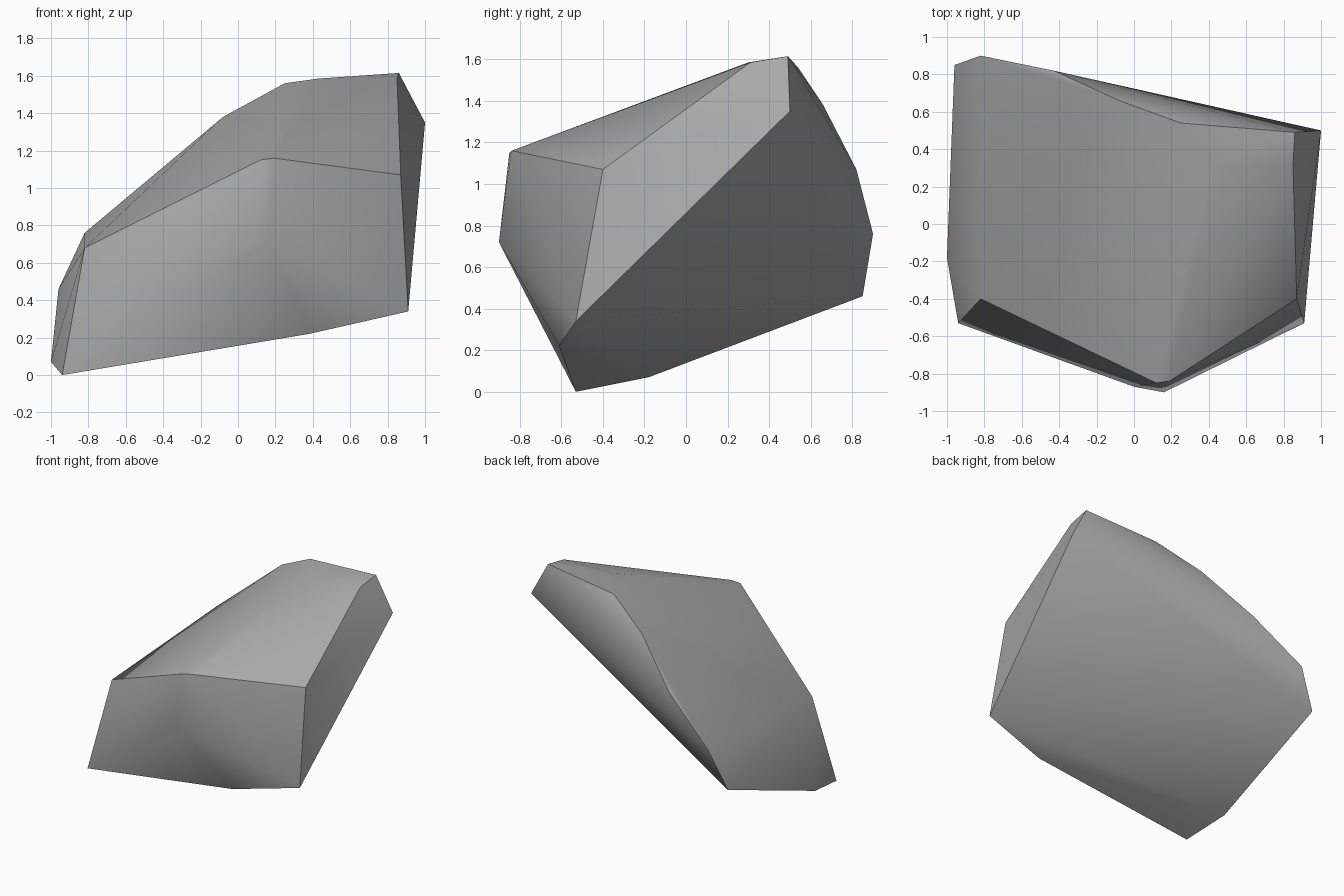
import bpy
import bmesh
import math

old = bpy.data.objects.get("Cube")
if old:
    bpy.data.objects.remove(old, do_unlink=True)

# Corner points of the faceted boulder, grouped by region
base = [(-0.94, -0.53, 0), (-1.0, -0.18, 0.07), (-0.96, 0.85, 0.46),
        (0.91, -0.53, 0.34), (0.38, -0.61, 0.22)]
front = [(0.16, -0.9, 0.72), (0, -0.87, 0.68), (0.12, -0.85, 1.15),
         (0.19, -0.84, 1.16), (-0.82, -0.4, 0.68), (0.87, -0.4, 1.07)]
back_ridge = [(-0.82, 0.9, 0.76), (-0.43, 0.82, 1.07), (-0.08, 0.66, 1.38),
              (0.25, 0.54, 1.56)]
peak = [(0.43, 0.3, 1.585), (0.85, 0.31, 1.585), (0.86, 0.49, 1.615), (1, 0.5, 1.35)]

# Stone surface: the tight skin around the corners
bm = bmesh.new()
for co in base + front + back_ridge + peak:
    bm.verts.new(co)
bmesh.ops.convex_hull(bm, input=bm.verts[:])
bmesh.ops.recalc_face_normals(bm, faces=bm.faces[:])
mesh = bpy.data.meshes.new("boulder")
bm.to_mesh(mesh)
bm.free()
boulder = bpy.data.objects.new("boulder", mesh)
bpy.context.collection.objects.link(boulder)

# Plain grey stone
stone = bpy.data.materials.new("grey stone")
stone.use_nodes = True
grey = (0.4, 0.4, 0.4, 1)
stone.diffuse_color = grey
stone.node_tree.nodes["Principled BSDF"].inputs["Base Color"].default_value = grey
mesh.materials.append(stone)

# Soft shading between shallow facets, crisp main edges
bpy.ops.object.select_all(action="DESELECT")
boulder.select_set(True)
bpy.context.view_layer.objects.active = boulder
bpy.ops.object.shade_smooth_by_angle(angle=math.radians(35))
